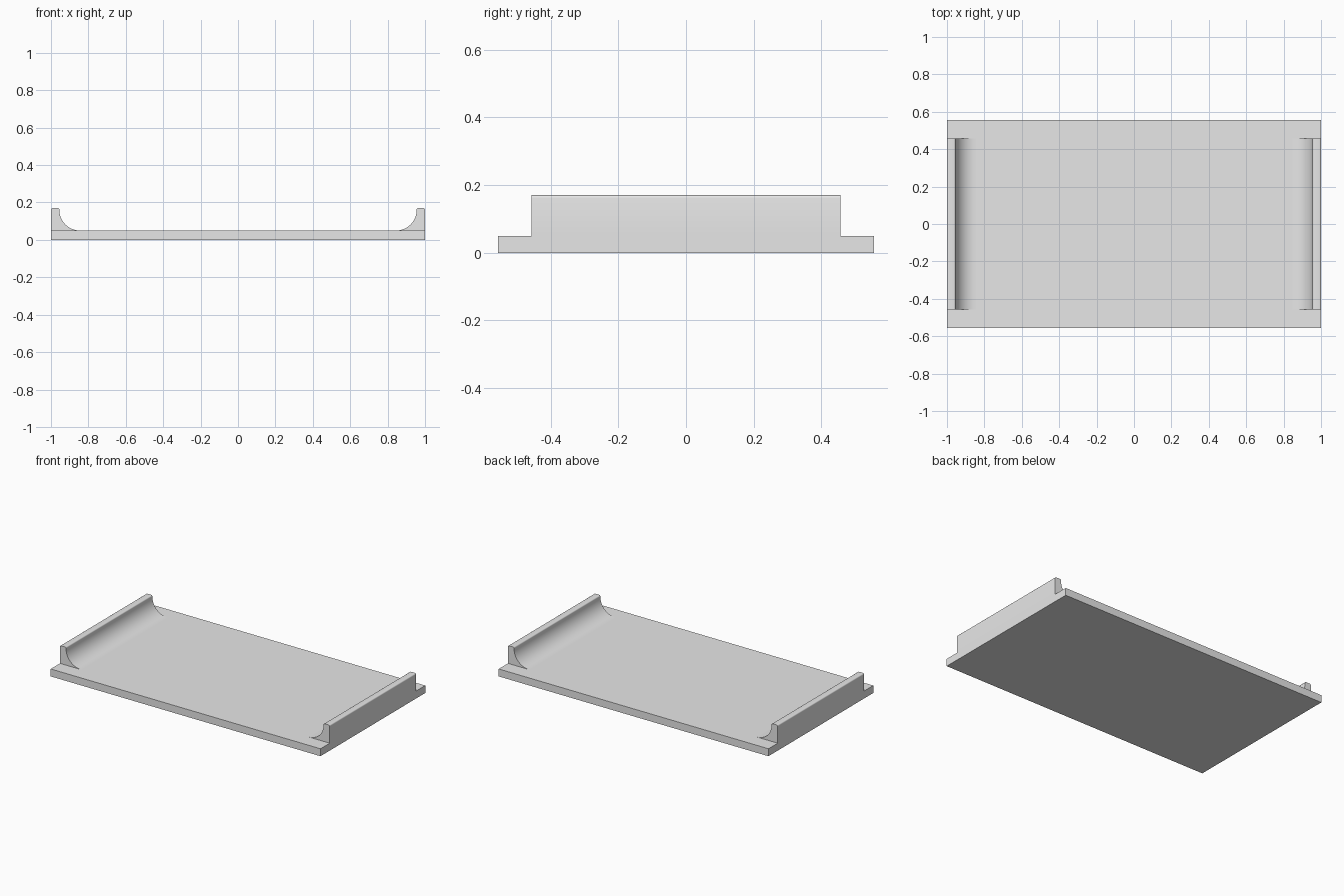
import bpy, bmesh, math

if "Cube" in bpy.data.objects:
    bpy.data.objects.remove(bpy.data.objects["Cube"])

HALF_X, HALF_Y, BASE_H = 1.0, 0.555, 0.05
RAIL_Y, RAIL_TOP, RAIL_T = 0.457, 0.17, 0.045
FILLET, ROUND = 0.11, 0.008

grey = bpy.data.materials.new("plain grey")
grey.diffuse_color = (0.8, 0.8, 0.8, 1)
grey.use_nodes = True
grey.node_tree.nodes["Principled BSDF"].inputs["Base Color"].default_value = grey.diffuse_color


def arc(cx, cz, r, start, end, n):
    """Points on an arc in the xz plane, angles in degrees."""
    angles = [math.radians(start + (end - start) * i / n) for i in range(n + 1)]
    return [(cx + r * math.cos(a), cz + r * math.sin(a)) for a in angles]


def extrude_profile(name, profile, half_y):
    """Solid made by sweeping an xz profile along y."""
    bm = bmesh.new()
    face = bm.faces.new([bm.verts.new((x, -half_y, z)) for x, z in profile])
    swept = bmesh.ops.extrude_face_region(bm, geom=[face])["geom"]
    bmesh.ops.translate(bm, vec=(0, 2 * half_y, 0),
                        verts=[g for g in swept if isinstance(g, bmesh.types.BMVert)])
    bmesh.ops.recalc_face_normals(bm, faces=bm.faces)
    mesh = bpy.data.meshes.new(name)
    bm.to_mesh(mesh)
    bm.free()
    mesh.materials.append(grey)
    obj = bpy.data.objects.new(name, mesh)
    bpy.context.collection.objects.link(obj)
    bpy.ops.object.select_all(action='DESELECT')
    obj.select_set(True)
    bpy.context.view_layer.objects.active = obj
    bpy.ops.object.shade_smooth_by_angle(angle=math.radians(30))
    return obj


# Flat base plate
extrude_profile("base_plate", [(-HALF_X, 0), (HALF_X, 0),
                               (HALF_X, BASE_H), (-HALF_X, BASE_H)], HALF_Y)

# End rails: upright lip, rounded top corners, concave fillet down to the plate
inner = HALF_X - RAIL_T
rail = [(HALF_X, BASE_H)]
rail += arc(HALF_X - ROUND, RAIL_TOP - ROUND, ROUND, 0, 90, 4)
rail += arc(inner + ROUND, RAIL_TOP - ROUND, ROUND, 90, 180, 4)
rail += arc(inner - FILLET, BASE_H + FILLET, FILLET, 0, -90, 16)
for name, side in (("right_rail", 1), ("left_rail", -1)):
    extrude_profile(name, [(side * x, z) for x, z in rail], RAIL_Y)
